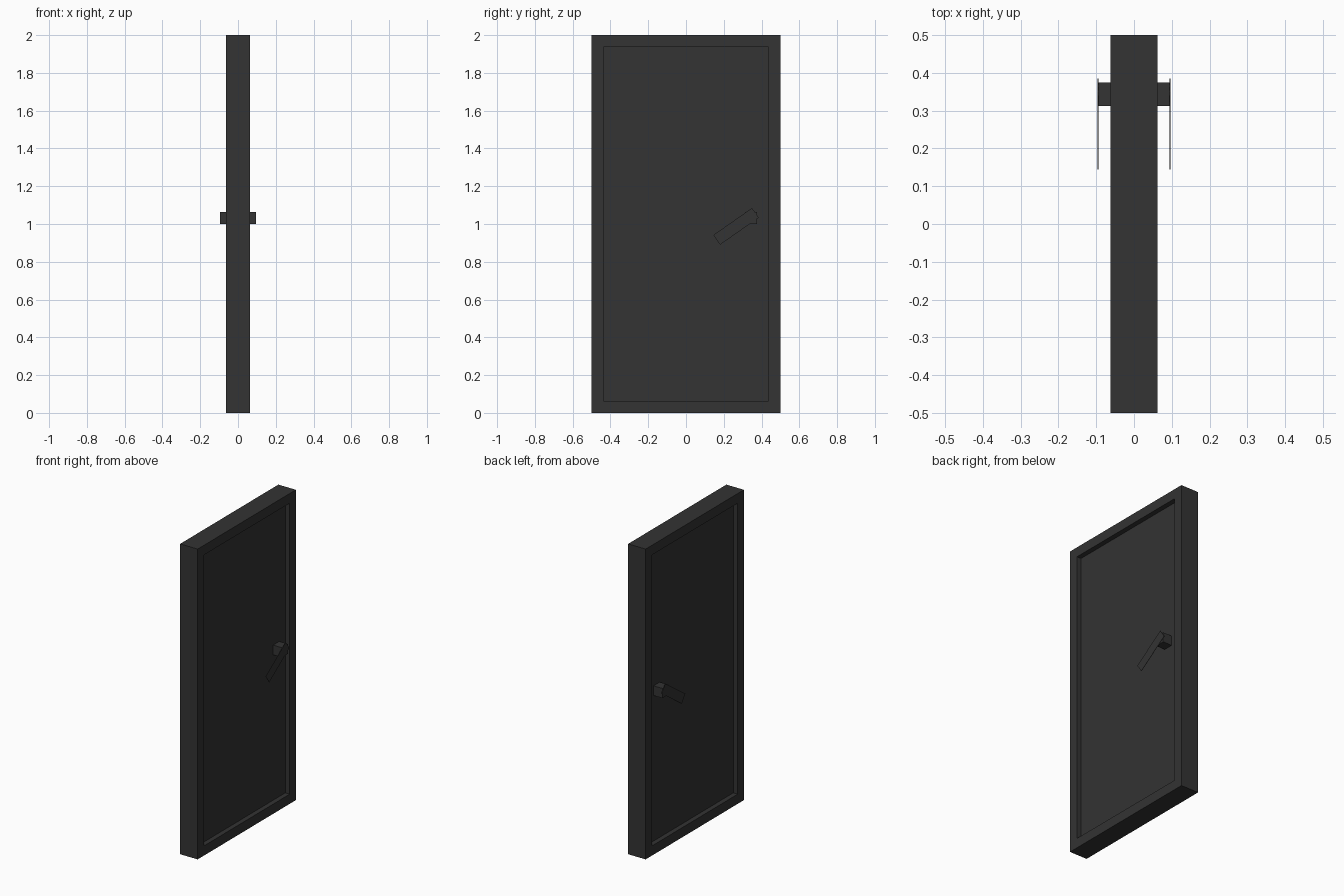
import bpy, math

if "Cube" in bpy.data.objects:
    bpy.data.objects.remove(bpy.data.objects["Cube"])

mat = bpy.data.materials.new("charcoal")
mat.diffuse_color = (0.033, 0.033, 0.033, 1)
mat.use_nodes = True
mat.node_tree.nodes["Principled BSDF"].inputs["Base Color"].default_value = mat.diffuse_color


def box(name, centre, size, tilt=0.0):
    bpy.ops.mesh.primitive_cube_add(size=1, location=centre, rotation=(tilt, 0, 0))
    ob = bpy.context.object
    ob.name = name
    ob.scale = size
    ob.data.materials.append(mat)
    return ob


# Frame: one outline with a rectangular opening, extruded through the thickness
W, H, D, B = 0.5, 2.0, 0.0625, 0.0625
outer = [(-W, 0), (W, 0), (W, H), (-W, H)]
inner = [(-W + B, B), (W - B, B), (W - B, H - B), (-W + B, H - B)]
verts = [(x, y, z) for x in (-D, D) for ring in (outer, inner) for y, z in ring]
faces = []
for i in range(4):
    j = (i + 1) % 4
    faces += [(i, i + 4, j + 4, j),            # left face border
              (i + 8, j + 8, j + 12, i + 12),  # right face border
              (i, j, j + 8, i + 8),            # outer edge
              (i + 4, i + 12, j + 12, j + 4)]  # inner reveal
mesh = bpy.data.meshes.new("door_frame")
mesh.from_pydata(verts, [], faces)
mesh.materials.append(mat)
bpy.context.collection.objects.link(bpy.data.objects.new("door_frame", mesh))

# Recessed panel
box("door_panel", (0, 0, H / 2), (0.0625, 2 * (W - B), H - 2 * B))

# Square stem and thin tilted lever on both sides
for s, side in ((1, "right"), (-1, "left")):
    box("handle_stem_" + side, (s * 0.0625, 0.34375, 1.03125), (0.064, 0.0625, 0.0625))
    box("handle_lever_" + side, (s * 0.0955, 0.265, 0.9875), (0.002, 0.25, 0.0625),
        math.radians(35))
